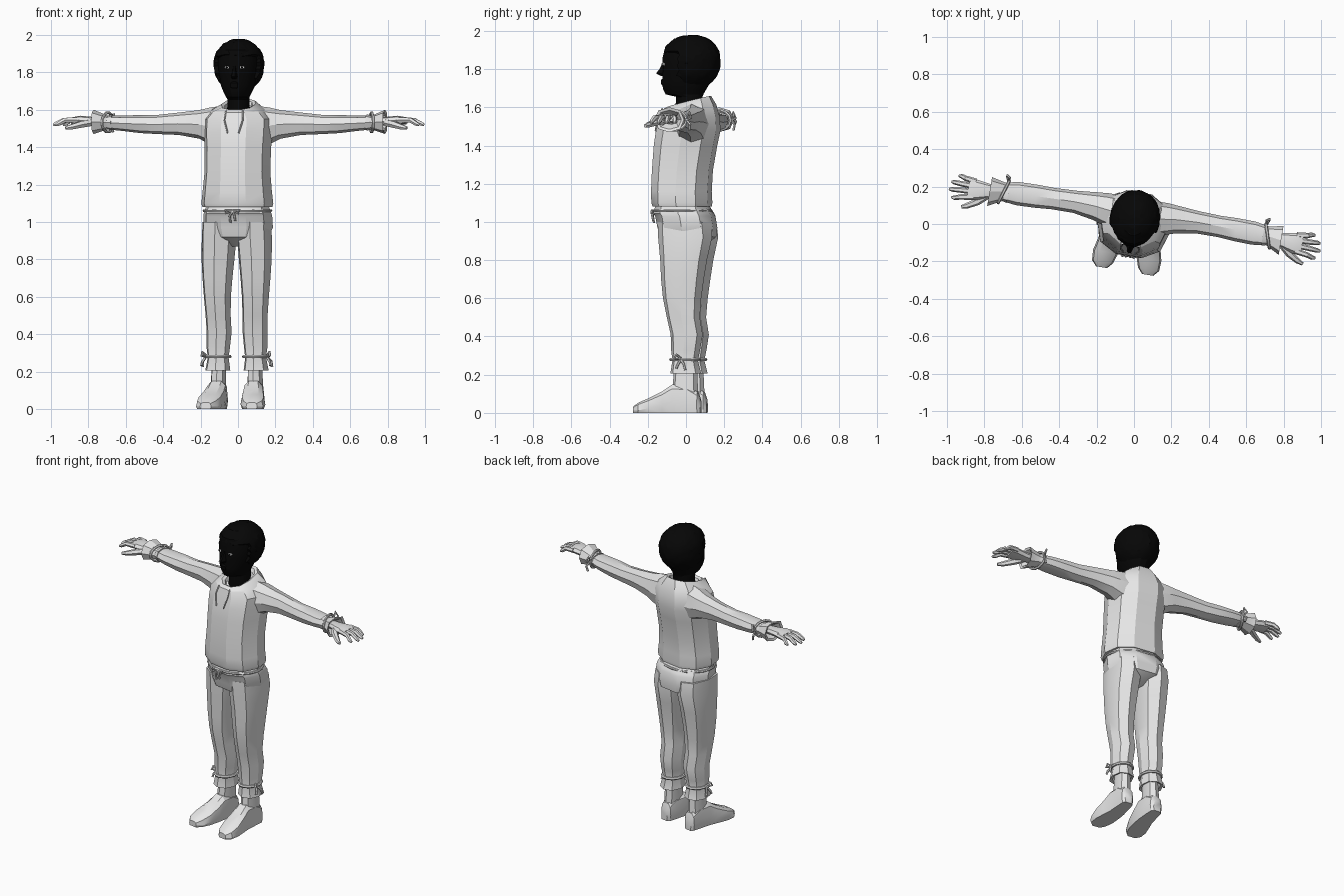
import bpy, bmesh, math, random
from mathutils import Vector

random.seed(4)
TURN = -math.radians(9.5)      # whole figure is turned slightly


def material(name, r, g, b):
    m = bpy.data.materials.new(name)
    m.diffuse_color = (r, g, b, 1)
    return m


PALE = material("pale_grey", 0.8, 0.8, 0.8)
DARK = material("near_black", 0.002, 0.002, 0.002)
WHITE = material("eye_white", 0.8, 0.8, 0.8)


def finish(name, mesh, mat, mirror=False, angle=28, shift=0.0):
    ob = bpy.data.objects.new(name, mesh)
    bpy.context.collection.objects.link(ob)
    mesh.materials.clear()
    mesh.materials.append(mat)
    ob.rotation_euler.z = TURN
    ob.location.x = shift
    if mirror:
        ob.modifiers.new("mirror", 'MIRROR').use_clip = False
    bpy.ops.object.select_all(action='DESELECT')
    bpy.context.view_layer.objects.active = ob
    ob.select_set(True)
    bpy.ops.object.shade_smooth_by_angle(angle=math.radians(angle))
    return ob


def loft(name, axis, sections, n, mat, p=0.85, **kw):
    """Skin oval rings; each is (position, a0, a1, b0, b1[, tilt])."""
    bm = bmesh.new()
    prof = []
    for i in range(n):
        c, s = math.cos(2 * math.pi * i / n), math.sin(2 * math.pi * i / n)
        prof.append((math.copysign(abs(c) ** p, c), math.copysign(abs(s) ** p, s)))
    top = max(v[1] for v in prof)
    rings = []
    for t, a0, a1, b0, b1, *tilt in sections:
        ring = []
        for c, s in prof:
            a = (a0 + a1) / 2 + c * (a1 - a0) / 2
            b = (b0 + b1) / 2 + s / top * (b1 - b0) / 2
            q = t + (tilt[0] * s if tilt else 0)
            co = {'x': (q, a, b), 'y': (a, q, b), 'z': (a, b, q)}[axis]
            ring.append(bm.verts.new((co[0], co[1], max(co[2], 0))))
        rings.append(ring)
    for r0, r1 in zip(rings, rings[1:]):
        for i in range(n):
            j = (i + 1) % n
            bm.faces.new((r0[i], r0[j], r1[j], r1[i]))
    bm.faces.new(rings[0])
    bm.faces.new(rings[-1])
    bmesh.ops.recalc_face_normals(bm, faces=bm.faces)
    me = bpy.data.meshes.new(name)
    bm.to_mesh(me)
    bm.free()
    return finish(name, me, mat, **kw)


def tube(name, lines, radius, mat, closed=False, res=1, taper=None, **kw):
    cu = bpy.data.curves.new(name, 'CURVE')
    cu.dimensions = '3D'
    cu.bevel_depth = radius
    cu.bevel_resolution = res
    cu.use_fill_caps = True
    for pts in lines:
        sp = cu.splines.new('POLY')
        sp.points.add(len(pts) - 1)
        for k, (pt, co) in enumerate(zip(sp.points, pts)):
            pt.co = (*co, 1)
            pt.radius = taper[k] if taper else 1
        sp.use_cyclic_u = closed
    tmp = bpy.data.objects.new(name + "_path", cu)
    me = bpy.data.meshes.new_from_object(tmp)
    bpy.data.objects.remove(tmp)
    return finish(name, me, mat, **kw)


def oval(f, n=14):
    return [f(math.cos(2 * math.pi * i / n), math.sin(2 * math.pi * i / n)) for i in range(n)]


# Sweater body with tilted collar
body = [(1.085, .165, -.145, .105), (1.08, .19, -.165, .125), (1.10, .195, -.172, .128),
        (1.16, .188, -.174, .125), (1.27, .178, -.170, .132), (1.40, .180, -.160, .155),
        (1.48, .185, -.148, .172), (1.55, .185, -.128, .168), (1.60, .145, -.118, .152, .015),
        (1.63, .092, -.098, .128, .03), (1.622, .075, -.08, .112, .03), (1.60, .07, -.07, .10, .03)]
loft("sweater", 'z', [(s[0], -s[1], s[1], *s[2:]) for s in body], 10, PALE)

# Sleeves, flared cuffs and wrist ties
loft("sleeve", 'x', [(.10, -.05, .14, 1.40, 1.62), (.16, -.035, .14, 1.415, 1.612),
                     (.22, -.015, .135, 1.445, 1.598), (.33, .005, .125, 1.465, 1.585),
                     (.45, .005, .12, 1.47, 1.572), (.54, -.002, .122, 1.475, 1.572),
                     (.64, -.005, .12, 1.487, 1.568), (.72, .005, .105, 1.495, 1.568)],
     8, PALE, mirror=True)
loft("sleeve_cuff", 'x', [(.69, -.002, .112, 1.488, 1.576), (.715, .005, .105, 1.495, 1.568),
                          (.79, -.035, .122, 1.47, 1.60), (.785, -.02, .107, 1.485, 1.585),
                          (.75, .01, .085, 1.51, 1.56)], 8, PALE, mirror=True)
tube("wrist_tie", [oval(lambda c, s: (.715 - .02 * c, .055 + .064 * c, 1.532 + .052 * s))],
     .008, PALE, closed=True, mirror=True)
tube("wrist_bow", [[(.70, .115, 1.54), (.695, .135, 1.575), (.71, .145, 1.545), (.70, .12, 1.53)],
                   [(.70, .115, 1.54), (.71, .14, 1.51), (.70, .135, 1.48)]],
     .007, PALE, mirror=True)

# Hands
loft("palm", 'x', [(.74, .02, .08, 1.515, 1.558), (.80, .005, .085, 1.515, 1.562),
                   (.86, -.015, .095, 1.52, 1.568), (.905, -.012, .098, 1.522, 1.56)],
     8, PALE, mirror=True)
fingers = []
for y0, y1, tip in ((.0, -.02, .985), (.03, .022, 1.005), (.058, .062, .998), (.085, .10, .965)):
    mid = (.89 + tip) / 2
    fingers.append([(.87, y0, 1.546), (mid, (y0 + y1) / 2, 1.544), (tip - .015, y1, 1.525), (tip, y1, 1.518)])
tube("fingers", fingers, .0145, PALE, mirror=True, taper=[1.1, 1, .85, .5])
tube("thumb", [[(.80, .02, 1.53), (.845, -.02, 1.522), (.895, -.05, 1.508), (.925, -.062, 1.502)]],
     .018, PALE, mirror=True, taper=[1.1, 1.1, .85, .5])

# Trouser hips and waist tie
hips = [(1.085, .17, -.15, .115), (1.065, .176, -.158, .125), (1.045, .184, -.162, .138),
        (1.03, .186, -.152, .145), (.97, .188, -.140, .155), (.92, .165, -.125, .15),
        (.87, .05, -.05, .07)]
loft("trouser_hips", 'z', [(s[0], -s[1], s[1], *s[2:]) for s in hips], 10, PALE)
tube("waist_tie", [oval(lambda c, s: (.182 * c, -.018 + .15 * s, 1.06), 20)], .007, PALE, closed=True)
tube("waist_bow", [[(0, -.168, 1.06), (-.035, -.178, 1.045), (-.04, -.175, 1.062), (0, -.17, 1.06)],
                   [(0, -.168, 1.06), (.03, -.178, 1.045), (.035, -.175, 1.062), (0, -.17, 1.06)],
                   [(0, -.17, 1.06), (-.015, -.178, 1.03), (-.012, -.172, .995)],
                   [(0, -.17, 1.06), (.01, -.178, 1.035), (.014, -.172, 1.005)]], .006, PALE)

# Trouser legs with gathered ankles
loft("trouser_leg", 'z', [(1.0, .005, .184, -.135, .145), (.92, .002, .19, -.132, .155),
                          (.80, .012, .190, -.12, .128), (.70, .022, .184, -.115, .112),
                          (.60, .03, .176, -.105, .098), (.50, .032, .168, -.085, .09),
                          (.41, .03, .165, -.065, .105), (.33, .038, .165, -.062, .092),
                          (.275, .045, .158, -.055, .08), (.205, .036, .172, -.066, .098),
                          (.21, .05, .155, -.052, .084), (.24, .06, .14, -.045, .075)],
     8, PALE, mirror=True, shift=-.008)
tube("ankle_tie", [oval(lambda c, s: (.101 + .064 * c, .012 + .075 * s, .28))],
     .009, PALE, closed=True, mirror=True, shift=-.008)
tube("ankle_bow", [[(.165, .0, .285), (.182, -.02, .305), (.185, -.03, .285), (.168, 0, .28)],
                   [(.165, .0, .28), (.185, .02, .255), (.188, .028, .225)],
                   [(.165, .0, .28), (.184, -.015, .25), (.186, -.022, .232)]],
     .007, PALE, mirror=True, shift=-.008)

# Ankles and shoes
loft("ankle", 'z', [(.04, .055, .145, -.06, .085), (.13, .058, .142, -.055, .08),
                    (.25, .06, .135, -.045, .075)], 8, PALE, mirror=True, shift=-.008)
loft("shoe", 'y', [(.095, .075, .125, -.02, .07), (.08, .06, .14, -.03, .11),
                   (.03, .052, .146, -.03, .145), (-.05, .045, .155, -.03, .15),
                   (-.10, .045, .168, -.03, .115), (-.17, .05, .185, -.03, .078),
                   (-.225, .068, .182, -.03, .055), (-.255, .095, .155, -.01, .035)],
     10, PALE, p=.65, mirror=True, shift=-.008)

# Collar strings
tube("collar_string", [[(.045, -.118, 1.595), (.05, -.142, 1.545), (.03, -.158, 1.475)]],
     .004, PALE, mirror=True)

# Head and neck
skull = [(1.57, .062, -.055, .085), (1.655, .06, -.05, .085), (1.668, .062, -.105, .09),
         (1.695, .076, -.119, .105), (1.73, .092, -.123, .125), (1.80, .106, -.118, .15),
         (1.86, .113, -.12, .16), (1.92, .10, -.105, .15), (1.96, .06, -.06, .1)]
loft("head", 'z', [(s[0], -s[1], s[1], *s[2:]) for s in skull], 14, DARK, p=.95)
loft("nose", 'z', [(1.765, -.014, .014, -.135, -.10), (1.778, -.018, .018, -.157, -.10),
                   (1.80, -.011, .011, -.14, -.10), (1.835, -.008, .008, -.122, -.10)], 6, DARK)
loft("lips", 'z', [(1.712, -.015, .015, -.125, -.10), (1.722, -.025, .025, -.132, -.10),
                   (1.742, -.025, .025, -.134, -.10), (1.75, -.012, .012, -.125, -.10)], 8, DARK)
loft("ear", 'z', [(1.765, .09, .115, .01, .03), (1.79, .09, .128, 0, .04),
                  (1.83, .09, .134, -.005, .05), (1.845, .09, .12, .01, .04)], 8, DARK, mirror=True)

# Short rough hair, sunk into the head over the face
bm = bmesh.new()
bmesh.ops.create_icosphere(bm, subdivisions=4, radius=1)
for v in bm.verts:
    d = v.co.normalized()
    r = 1 + random.uniform(-.02, .02)
    co = Vector((.134 * d.x, .03 + .151 * d.y, 1.835 + .145 * d.z)) * 1
    if d.z > 0:
        co.x, co.y = co.x * (1 + .06 * d.z), .03 + (co.y - .03) * (1 + .09 * d.z)
    mid = Vector((0, .03, 1.835))
    face = co.y < -.035 and co.z < 1.885
    low = co.z < 1.70 + max(0, .03 - co.y) * .9
    v.co = mid + (co - mid) * (.7 if face or low else r)
hair = bpy.data.meshes.new("hair")
bm.to_mesh(hair)
bm.free()
finish("hair", hair, DARK, angle=20)

# Eyes: whites with dark irises
for name, mat, rx, rz, y in (("eye", WHITE, .013, .008, -.116), ("iris", DARK, .006, .007, -.1195)):
    loft(name, 'y', [(y + .025, .041 - rx, .041 + rx, 1.826 - rz, 1.826 + rz),
                     (y, .041 - rx, .041 + rx, 1.826 - rz, 1.826 + rz),
                     (y - .002, .041 - rx * .6, .041 + rx * .6, 1.826 - rz * .6, 1.826 + rz * .6)],
         8, mat, mirror=True)
